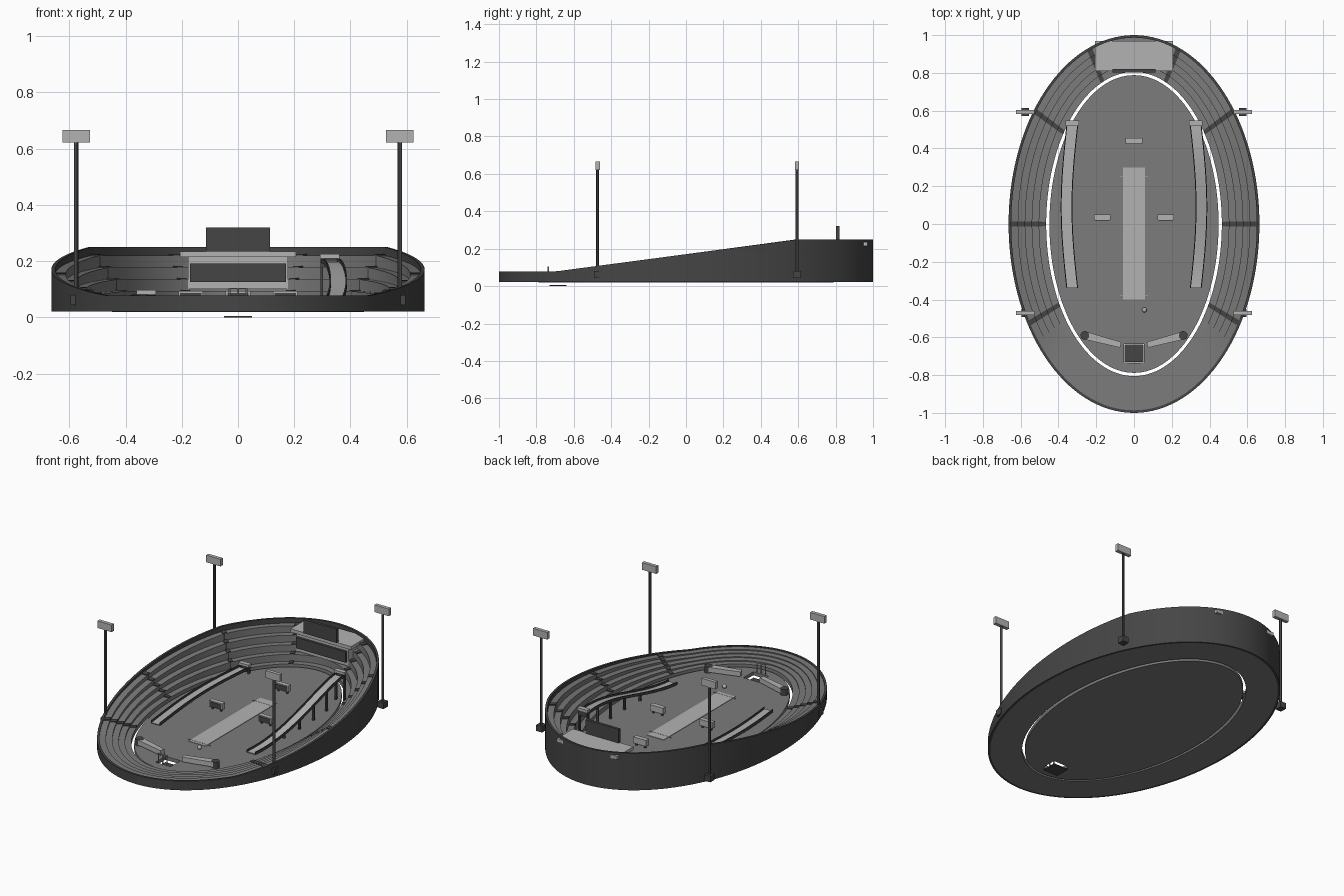
import bpy, bmesh, math
from mathutils import Vector

if "Cube" in bpy.data.objects:
    bpy.data.objects.remove(bpy.data.objects["Cube"])

def mat(name, v):
    m = bpy.data.materials.new(name)
    m.diffuse_color = (v, v, v, 1)
    m.use_nodes = True
    m.node_tree.nodes["Principled BSDF"].inputs["Base Color"].default_value = m.diffuse_color
    return m

DARK = mat("dark_grey", 0.06)
MID = mat("mid_grey", 0.2)
LIGHT = mat("light_grey", 0.45)

def finish(name, bm, m, smooth=False):
    bmesh.ops.recalc_face_normals(bm, faces=bm.faces)
    me = bpy.data.meshes.new(name)
    bm.to_mesh(me)
    bm.free()
    ob = bpy.data.objects.new(name, me)
    bpy.context.collection.objects.link(ob)
    me.materials.append(m)
    if smooth:
        bpy.ops.object.select_all(action='DESELECT')
        ob.select_set(True)
        bpy.context.view_layer.objects.active = ob
        bpy.ops.object.shade_smooth_by_angle(angle=math.radians(30))
    return ob

def box(name, x, y, z, m, rot=0):
    """Box from (min, max) ranges, optionally turned about its own z."""
    bm = bmesh.new()
    bmesh.ops.create_cube(bm, size=1)
    for v in bm.verts:
        v.co = Vector((v.co.x * (x[1] - x[0]), v.co.y * (y[1] - y[0]), v.co.z * (z[1] - z[0])))
    ob = finish(name, bm, m)
    ob.location = [(r[0] + r[1]) / 2 for r in (x, y, z)]
    ob.rotation_euler.z = rot
    return ob

def cyl(name, x, y, z, r, m, n=16, ry=None):
    bm = bmesh.new()
    bmesh.ops.create_cone(bm, cap_ends=True, segments=n, radius1=r, radius2=r, depth=z[1] - z[0])
    for v in bm.verts:
        v.co.y *= (ry or r) / r
        v.co += Vector((x, y, (z[0] + z[1]) / 2))
    return finish(name, bm, m, True)

def rim_height(s):
    """Rim height along y: low in front, rising linearly to the back."""
    return 0.078 + 0.172 * min(1, max(0, (s + 0.7) / 1.3))

def bowl_part(name, profile, angles, m, closed, lift=0):
    """Sweep closed profile (t, z, k) along the ellipse; k follows the rim height."""
    bm = bmesh.new()
    rings = []
    for a in angles:
        h = rim_height(math.sin(a)) - 0.05
        rings.append([bm.verts.new(((0.465 + 0.199 * t) * math.cos(a),
                                    (0.805 + 0.195 * t) * math.sin(a), z + k * h + lift))
                      for t, z, k in profile])
    n = len(profile)
    for i in range(len(rings) - (0 if closed else 1)):
        p, q = rings[i], rings[(i + 1) % len(rings)]
        for j in range(n):
            bm.faces.new((p[j], p[(j + 1) % n], q[(j + 1) % n], q[j]))
    if not closed:
        bm.faces.new(rings[0])
        bm.faces.new(rings[-1][::-1])
    return finish(name, bm, m, closed)

# Stepped stands and outer wall
TIERS, EDGE = 5, 0.93
steps = []
for i in range(TIERS):
    k = 0.85 * i / (TIERS - 1)
    steps += [(EDGE * i / TIERS, 0.05, k), (EDGE * (i + 1) / TIERS, 0.05, k)]
full = [math.tau * i / 128 for i in range(128)]
bowl_part("stands", [(0, 0.021, 0)] + steps + [(EDGE, 0.021, 0)], full, MID, True)
bowl_part("outer_wall", [(EDGE, 0.021, 0), (EDGE, 0.05, 1), (1, 0.05, 1), (1, 0.021, 0)], full, DARK, True)

# Stair aisles between seating blocks
for deg in (0, 37, -32, 69):
    for a in (math.radians(deg), math.pi - math.radians(deg)):
        w = 0.013 / math.hypot(0.56 * math.sin(a), 0.9 * math.cos(a))
        bowl_part("aisle", [(0.01, 0.04, 0)] + steps + [(EDGE, 0.04, 0)],
                  [a - w, a + w], DARK, False, 0.005)

# Playing field with drain opening
field = cyl("field", 0, 0, (0.018, 0.04), 0.448, MID, 128, 0.788)
cutter = box("drain_cutter", (-0.052, 0.052), (-0.732, -0.636), (0, 0.1), DARK)
cutter.hide_render = True
mod = field.modifiers.new("drain", 'BOOLEAN')
mod.operation, mod.solver, mod.object = 'DIFFERENCE', 'EXACT', cutter
bpy.context.view_layer.objects.active = field
bpy.ops.object.modifier_apply(modifier="drain")
bpy.data.objects.remove(cutter)
box("drain_plate", (-0.05, 0.05), (-0.73, -0.638), (0, 0.005), DARK)

# Pitch strip, crease lines and ball
box("pitch", (-0.058, 0.058), (-0.40, 0.30), (0.039, 0.043), LIGHT)
for y in (-0.38, 0.25):
    box("crease", (-0.075, 0.075), (y - 0.002, y + 0.002), (0.039, 0.044), LIGHT)
bm = bmesh.new()
bmesh.ops.create_uvsphere(bm, u_segments=20, v_segments=12, radius=0.013)
finish("ball", bm, LIGHT, True).location = (0.055, -0.455, 0.055)

# Stumps behind the drain
for x in (-0.03, 0, 0.03):
    cyl("stump", x, -0.736, (0.035, 0.105), 0.0035, LIGHT, 10)
box("bail", (-0.033, 0.033), (-0.739, -0.733), (0.1, 0.105), LIGHT)

# Targets on legs
for x, y in ((-0.168, 0.035), (0.168, 0.035), (0, 0.44)):
    box("target_frame", (x - 0.044, x + 0.044), (y - 0.014, y + 0.014), (0.055, 0.093), LIGHT)
    box("target_face", (x - 0.038, x + 0.038), (y - 0.017, y), (0.058, 0.087), DARK)
    for s in (-1, 1):
        box("target_leg", (x + s * 0.03 - 0.005, x + s * 0.03 + 0.005),
            (y - 0.005, y + 0.005), (0.038, 0.056), DARK)

# Flippers: tapered bats turning on pivots
for s in (-1, 1):
    bm = bmesh.new()
    p, q = Vector((s * 0.26, -0.59)), Vector((s * 0.07, -0.64))
    d = (q - p).normalized()
    n = Vector((-d.y, d.x))
    f = bm.faces.new([bm.verts.new((c.x, c.y, 0.046)) for c in
                      (p + n * 0.021, p - n * 0.021, q - n * 0.015, q + n * 0.015)])
    ext = bmesh.ops.extrude_face_region(bm, geom=[f])
    bmesh.ops.translate(bm, vec=(0, 0, 0.03), verts=[v for v in ext["geom"] if isinstance(v, bmesh.types.BMVert)])
    finish("flipper", bm, LIGHT)
    cyl("flipper_pivot", p.x, p.y, (0.038, 0.078), 0.023, DARK, 20)

# Curved ball ramps: channel section swept along a bowed path
def ramp(side, z0, z1):
    w, t, h = 0.026, 0.005, 0.012
    parts = (("ramp_floor", -w, w, -t, 0, LIGHT),
             ("ramp_rail", -w - t, -w, -t, h, DARK), ("ramp_rail", w, w + t, -t, h, DARK))
    path = []
    for i in range(25):
        u = i / 24
        path.append((side * (0.327 + 0.03 * math.sin(math.pi * u)), -0.34 + 0.86 * u,
                     z0 + (z1 - z0) * u * u * (3 - 2 * u)))
    for name, xa, xb, za, zb, m in parts:
        bm = bmesh.new()
        rows = [[bm.verts.new((x + a, y, z + b)) for a, b in
                 ((xa, za), (xb, za), (xb, zb), (xa, zb))] for x, y, z in path]
        for p, q in zip(rows, rows[1:]):
            for j in range(4):
                bm.faces.new((p[j], p[(j + 1) % 4], q[(j + 1) % 4], q[j]))
        bm.faces.new(rows[0])
        bm.faces.new(rows[-1][::-1])
        finish(name, bm, m, True)
    # supporting pillars and end gate
    for x, y, z in path[4:24:4]:
        if z > 0.08:
            cyl("ramp_pillar", x, y, (0.038, z - 0.003), 0.008, DARK, 12)
    x = path[-1][0]
    box("ramp_gate", (x - 0.035, x + 0.035), (0.52, 0.548), (z1 + 0.012, z1 + 0.027), LIGHT)
    box("ramp_gate_back", (x - 0.032, x + 0.032), (0.53, 0.545), (z1 - 0.018, z1 + 0.013), DARK)
    for s in (-1, 1):
        box("ramp_gate_post", (x + s * 0.029 - 0.004, x + s * 0.029 + 0.004),
            (0.525, 0.54), (0.038, z1 + 0.013), DARK)

ramp(-1, 0.055, 0.07)
ramp(1, 0.05, 0.198)

# Pavilion at the back: body, dark screen, roof slab, scoreboard
box("pavilion_body", (-0.178, 0.178), (0.825, 0.94), (0.1, 0.215), LIGHT)
box("sight_screen", (-0.17, 0.17), (0.81, 0.827), (0.125, 0.192), DARK)
box("pavilion_roof", (-0.207, 0.207), (0.81, 0.97), (0.214, 0.235), LIGHT)
box("scoreboard", (-0.113, 0.113), (0.803, 0.82), (0.235, 0.32), DARK)

# Floodlight towers
for sx in (-1, 1):
    for y in (-0.472, 0.593):
        x = sx * 0.576
        box("tower_base", (x - 0.02, x + 0.02), (y - 0.021, y + 0.021), (0.043, 0.08), DARK)
        cyl("tower_pole", x, y, (0.06, 0.64), 0.008, DARK, 12)
        box("floodlight", (x - 0.049, x + 0.049), (y - 0.011, y + 0.011), (0.622, 0.666), LIGHT)
